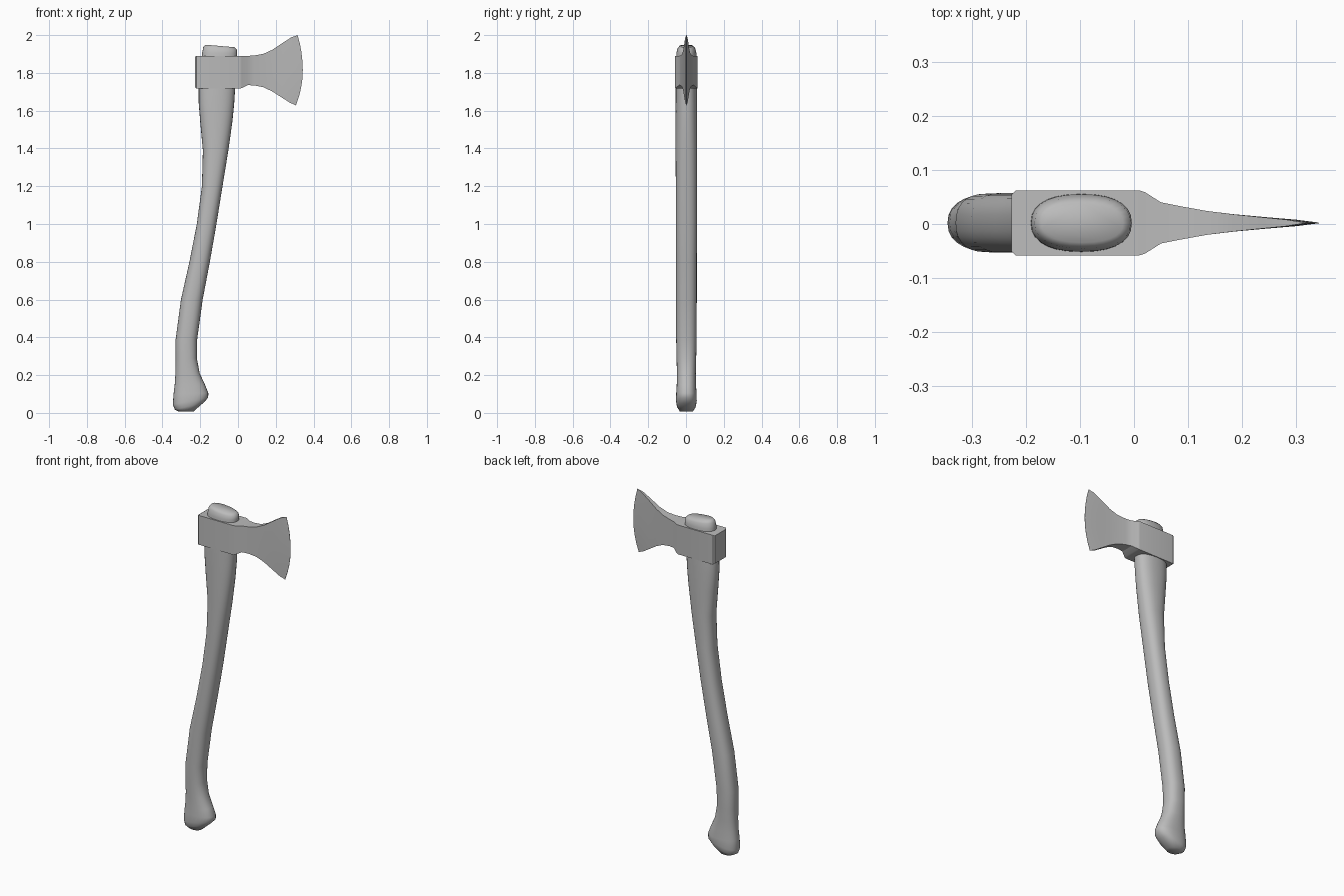
import bpy, bmesh, math

cube = bpy.data.objects.get("Cube")
if cube:
    bpy.data.objects.remove(cube)

grey = bpy.data.materials.new("plain_grey")
grey.use_nodes = True
grey.diffuse_color = (0.5, 0.5, 0.5, 1)
grey.node_tree.nodes["Principled BSDF"].inputs["Base Color"].default_value = (0.5, 0.5, 0.5, 1)


def loft(name, rings, angle):
    """Skin closed rings of points, cap both ends and smooth below the angle."""
    bm = bmesh.new()
    loops = [[bm.verts.new(p) for p in ring] for ring in rings]
    n = len(loops[0])
    for a, b in zip(loops, loops[1:]):
        for i in range(n):
            j = (i + 1) % n
            bm.faces.new((a[i], a[j], b[j], b[i]))
    bm.faces.new(loops[0])
    bm.faces.new(loops[-1])
    bmesh.ops.recalc_face_normals(bm, faces=bm.faces)
    mesh = bpy.data.meshes.new(name)
    bm.to_mesh(mesh)
    bm.free()
    mesh.materials.append(grey)
    obj = bpy.data.objects.new(name, mesh)
    bpy.context.collection.objects.link(obj)
    bpy.ops.object.select_all(action='DESELECT')
    obj.select_set(True)
    bpy.context.view_layer.objects.active = obj
    bpy.ops.object.shade_smooth_by_angle(angle=math.radians(angle))
    return obj


def oval(lx, lz, rx, rz, half, power=0.85, sides=28):
    """Rounded section between a back point and a front point."""
    ring = []
    for k in range(sides):
        a = math.tau * k / sides
        c, s = math.cos(a), math.sin(a)
        u = math.copysign(abs(c) ** power, c)
        v = math.copysign(abs(s) ** power, s)
        ring.append(((lx + rx) / 2 + u * (rx - lx) / 2, 0.002 + v * half,
                     (lz + rz) / 2 + u * (rz - lz) / 2))
    return ring


# Handle: back x, back z, front x, front z, half thickness
handle = [
    (-.315, .008, -.235, .008, .035),
    (-.335, .018, -.185, .052, .050),
    (-.345, .045, -.158, .080, .055),
    (-.341, .100, -.157, .105, .054),
    (-.335, .150, -.175, .150, .051),
    (-.331, .210, -.203, .210, .050),
    (-.330, .290, -.218, .290, .052),
    (-.330, .390, -.216, .390, .054),
    (-.302, .600, -.187, .600, .055),
    (-.257, .800, -.149, .800, .055),
    (-.218, 1.00, -.114, 1.00, .056),
    (-.191, 1.20, -.082, 1.20, .056),
    (-.186, 1.39, -.051, 1.39, .057),
    (-.200, 1.54, -.030, 1.54, .057),
    (-.208, 1.64, -.020, 1.64, .057),
    (-.208, 1.74, -.014, 1.74, .056),
    (-.192, 1.87, -.004, 1.87, .054),
    (-.190, 1.905, -.004, 1.905, .053),
    (-.184, 1.936, -.006, 1.924, .047),
    (-.172, 1.949, -.020, 1.936, .036),
]
loft("handle", [oval(*row) for row in handle], 60)


def slab(x, bottom, top, half, lean_low=0, lean_high=0, steps=8):
    """Flat upright section whose ends may lean back to curve the edge."""
    side = []
    for k in range(steps + 1):
        t = 2 * k / steps - 1
        lean = lean_low if t < 0 else lean_high
        side.append((x - lean * t * t, half, bottom + (top - bottom) * (t + 1) / 2))
    return [(px, 0.002 + y, z) for px, y, z in side] + \
           [(px, 0.002 - y, z) for px, y, z in reversed(side)]


# Axe head: x, bottom, top, half thickness, edge lean below and above
head = [
    (-.227, 1.722, 1.886, .052),
    (-.219, 1.717, 1.890, .060),
    (.010, 1.717, 1.890, .060),
    (.020, 1.720, 1.890, .057),
    (.050, 1.735, 1.890, .038),
    (.085, 1.734, 1.892, .031),
    (.135, 1.724, 1.901, .022),
    (.185, 1.702, 1.923, .016, .004, .002),
    (.240, 1.672, 1.956, .011, .012, .008),
    (.300, 1.642, 1.988, .006, .025, .018),
    (.343, 1.628, 2.000, .0005, .036, .027),
]
loft("axe_head", [slab(*row) for row in head], 28)
